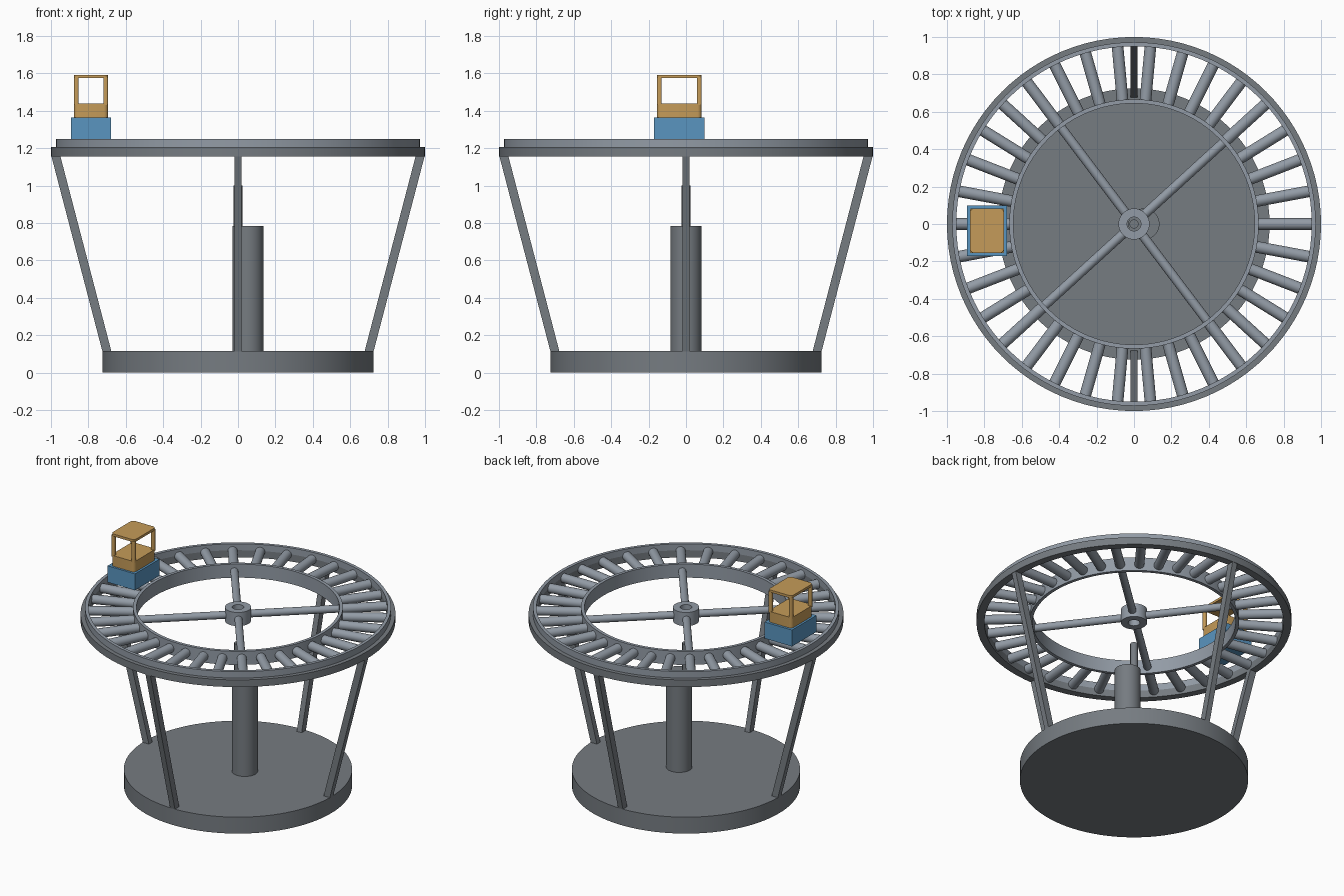
import bpy, bmesh, math
from mathutils import Matrix, Vector

cube = bpy.data.objects.get("Cube")
if cube:
    bpy.data.objects.remove(cube, do_unlink=True)


def material(name, rgb):
    m = bpy.data.materials.new(name)
    m.use_nodes = True
    m.diffuse_color = (*rgb, 1)
    m.node_tree.nodes["Principled BSDF"].inputs["Base Color"].default_value = (*rgb, 1)
    return m


DARK = material("dark steel", (0.18, 0.20, 0.22))
LIGHT = material("light steel", (0.29, 0.33, 0.38))
BLUE = material("blue paint", (0.10, 0.30, 0.53))
YELLOW = material("ochre paint", (0.56, 0.33, 0.10))


def finish(name, bm, mat, smooth=True):
    bmesh.ops.recalc_face_normals(bm, faces=bm.faces)
    mesh = bpy.data.meshes.new(name)
    bm.to_mesh(mesh)
    bm.free()
    mesh.materials.append(mat)
    ob = bpy.data.objects.new(name, mesh)
    bpy.context.collection.objects.link(ob)
    if smooth:
        bpy.ops.object.select_all(action='DESELECT')
        ob.select_set(True)
        bpy.context.view_layer.objects.active = ob
        bpy.ops.object.shade_smooth_by_angle(angle=math.radians(35))
    return ob


def rod(name, start, end, radius, mat, sides=24):
    a, b = Vector(start), Vector(end)
    bm = bmesh.new()
    turn = (b - a).to_track_quat('Z', 'Y').to_matrix().to_4x4()
    bmesh.ops.create_cone(bm, cap_ends=True, segments=sides, radius1=radius, radius2=radius,
                          depth=(b - a).length, matrix=Matrix.Translation((a + b) / 2) @ turn)
    return finish(name, bm, mat)


def ring(name, inner, outer, low, high, mat, sides=96):
    # rectangular section swept around the vertical axis
    bm = bmesh.new()
    section = [(inner, low), (outer, low), (outer, high), (inner, high)]
    loops = [[bm.verts.new((r * math.cos(t), r * math.sin(t), z)) for r, z in section]
             for t in (math.tau * i / sides for i in range(sides))]
    for i, here in enumerate(loops):
        there = loops[(i + 1) % sides]
        for j in range(4):
            k = (j + 1) % 4
            bm.faces.new((here[j], there[j], there[k], here[k]))
    return finish(name, bm, mat)


def box(name, low, high, mat, corner=0):
    a, b = Vector(low), Vector(high)
    bm = bmesh.new()
    bmesh.ops.create_cube(bm, size=1, matrix=Matrix.Translation((a + b) / 2)
                          @ Matrix.Diagonal((*(b - a), 1)))
    if corner:
        upright = [e for e in bm.edges
                   if abs(e.verts[0].co.z - e.verts[1].co.z) > 0.001]
        bmesh.ops.bevel(bm, geom=upright, offset=corner, segments=4, profile=0.5,
                        affect='EDGES')
    return finish(name, bm, mat, smooth=corner > 0)


# Base, offset motor column and central spindle
rod("base_disc", (0, 0, 0), (0, 0, 0.115), 0.725, DARK, 96)
rod("motor_column", (0.053, 0, 0.115), (0.053, 0, 0.785), 0.083, DARK, 48)
rod("central_spindle", (0, 0, 0.115), (0, 0, 1.0), 0.024, DARK)

# Four legs splaying outward from the base to the rim
for i, side in enumerate(("left", "back", "right", "front")):
    bm = bmesh.new()
    bmesh.ops.create_cube(bm, size=1)
    for v in bm.verts:
        top = v.co.z > 0
        v.co = (v.co.x * 0.048 + (0.974 if top else 0.70), v.co.y * 0.038,
                1.158 if top else 0.11)
    bm.transform(Matrix.Rotation(i * math.pi / 2, 4, 'Z'))
    finish(side + "_leg", bm, DARK, smooth=False)

# Conveyor rings and hub
ring("outer_flange", 0.95, 1.0, 1.155, 1.205, DARK)
ring("outer_rim", 0.95, 0.972, 1.205, 1.25, LIGHT)
ring("inner_ring", 0.645, 0.667, 1.155, 1.25, LIGHT)
ring("hub", 0.037, 0.083, 1.155, 1.25, LIGHT, 40)

# Rollers, with a spoke in line with four of them
COUNT = 34
for i in range(COUNT):
    t = math.tau * i / COUNT
    out = Vector((math.cos(t), math.sin(t), 0))
    lift = Vector((0, 0, 1.2))
    rod(f"roller_{i + 1}", out * 0.66 + lift, out * 0.957 + lift, 0.031, LIGHT)
    if i in (4, 12, 21, 29):
        rod(f"spoke_{i + 1}", out * 0.07 + lift, out * 0.655 + lift, 0.025, LIGHT)

# Carrier with an open cage riding on the rollers
box("carrier_base", (-0.892, -0.17, 1.25), (-0.68, 0.10, 1.365), BLUE)
X0, X1, Y0, Y1 = -0.877, -0.695, -0.155, 0.083
box("cage_floor", (X0, Y0, 1.36), (X1, Y1, 1.44), YELLOW, 0.022)
box("cage_roof", (X0, Y0, 1.575), (X1, Y1, 1.592), YELLOW, 0.022)
for x, side in ((X0, "right"), (X1 - 0.025, "left")):
    for y, end in ((Y0, "front"), (Y1 - 0.025, "back")):
        box(f"cage_post_{end}_{side}", (x, y, 1.43), (x + 0.025, y + 0.025, 1.58),
            YELLOW, 0.008)
